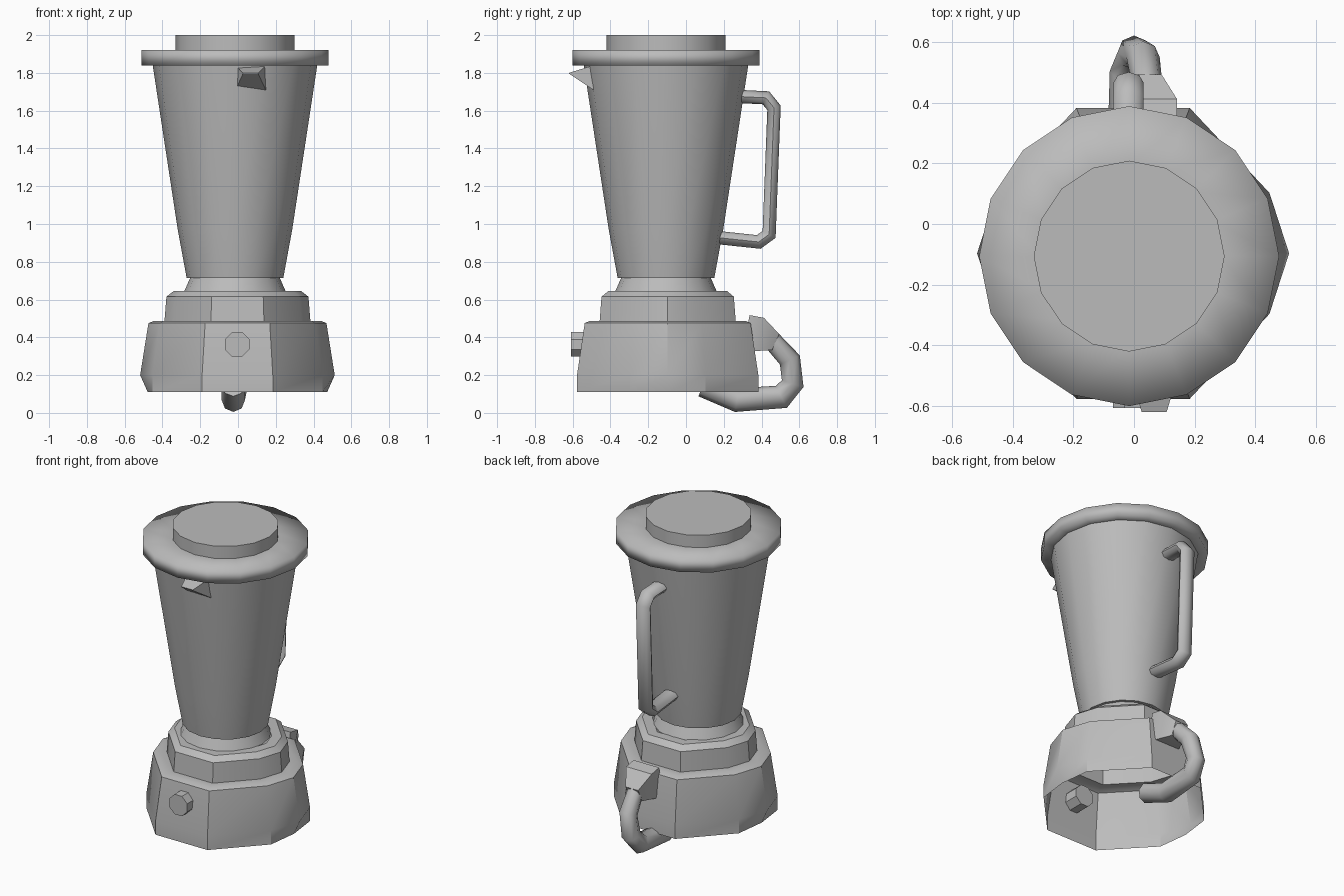
import bpy, bmesh, math
from mathutils import Vector

cube = bpy.data.objects.get("Cube")
if cube:
    bpy.data.objects.remove(cube)

grey = bpy.data.materials.new("plain grey")
grey.use_nodes = True
colour = (0.5, 0.5, 0.5, 1)
grey.diffuse_color = colour
grey.node_tree.nodes["Principled BSDF"].inputs["Base Color"].default_value = colour


def loft(name, rings, cap_start=False, cap_end=False, smooth=30):
    """Skin a list of equal-length rings into one object."""
    bm = bmesh.new()
    loops = [[bm.verts.new(p) for p in ring] for ring in rings]
    n = len(loops[0])
    for a, b in zip(loops, loops[1:]):
        for i in range(n):
            j = (i + 1) % n
            bm.faces.new((a[i], a[j], b[j], b[i]))
    if cap_start:
        bm.faces.new(loops[0][::-1])
    if cap_end:
        bm.faces.new(loops[-1])
    bmesh.ops.recalc_face_normals(bm, faces=bm.faces)
    mesh = bpy.data.meshes.new(name)
    bm.to_mesh(mesh)
    bm.free()
    mesh.materials.append(grey)
    obj = bpy.data.objects.new(name, mesh)
    bpy.context.collection.objects.link(obj)
    bpy.ops.object.select_all(action='DESELECT')
    obj.select_set(True)
    bpy.context.view_layer.objects.active = obj
    bpy.ops.object.shade_smooth_by_angle(angle=math.radians(smooth))
    return obj


def circle(r, z, sides=16, cx=-0.016, cy=-0.106):
    return [(cx + r * math.cos(math.tau * i / sides),
             cy + r * math.sin(math.tau * i / sides), z) for i in range(sides)]


def turned(name, profile, **kw):
    return loft(name, [circle(r, z) for r, z in profile], **kw)


def tube(name, path, radii, sides=8, flat=1.0, turn=0.0, smooth=50):
    """Sweep a mitred section along a path lying close to the YZ plane."""
    pts = [Vector(p) for p in path]
    side = Vector((1, 0, 0))
    rings = []
    for k, p in enumerate(pts):
        before = (p - pts[max(k - 1, 0)]).normalized()
        after = (pts[min(k + 1, len(pts) - 1)] - p).normalized()
        tangent = (before + after).normalized()
        miter = 1 / max(tangent.dot(after if after.length else before), 0.7)
        up = tangent.cross(side).normalized() * flat * miter
        rings.append([p + radii[k] * (side * math.cos(a) + up * math.sin(a))
                      for a in (turn + math.tau * i / sides for i in range(sides))])
    return loft(name, rings, True, True, smooth)


# Motor base: ten-sided outline, open underneath
quarter = [(0.515, 0), (0.45, 0.2), (0.187, 0.48)]
half = quarter + [(-x, y) for x, y in quarter[::-1]]
outline = half + [(x, -y) for x, y in half[::-1] if y > 0]


def base_ring(s, z, limit=1.0):
    return [(max(-limit, min(limit, x * s)) - 0.003, y * s - 0.097, z) for x, y in outline]


loft("motor_base", [base_ring(1, 0.11, 0.475), base_ring(1, 0.2),
                    base_ring(0.915, 0.475), base_ring(0.86, 0.487),
                    base_ring(0.75, 0.487)])
loft("base_shoulder", [base_ring(0.75, 0.487), base_ring(0.73, 0.615),
                       base_ring(0.655, 0.645), base_ring(0.53, 0.645)])
turned("neck", [(0.27, 0.64), (0.235, 0.72)])

# Jar and lid
turned("jar", [(0.256, 0.715), (0.303, 0.97), (0.437, 1.85)], cap_start=True, smooth=40)
turned("lid", [(0.42, 1.84), (0.495, 1.84), (0.495, 1.92), (0.3, 1.92)], smooth=120)
turned("lid_cap", [(0.315, 1.915), (0.315, 2.0)], cap_end=True)

# Pouring spout
tip = [(0.025, -0.62, 1.8), (0.108, -0.62, 1.8)]
loft("spout", [[(-0.013, -0.49, 1.84), (-0.013, -0.49, 1.71),
                (0.147, -0.49, 1.71), (0.147, -0.49, 1.84)],
               [tip[0], (0.026, -0.618, 1.795), (0.107, -0.618, 1.795), tip[1]]],
     cap_end=True)

# Control knob on the front
loft("control_knob", [[(-0.005 + 0.07 * math.cos(a), y, 0.363 + 0.07 * math.sin(a))
                       for a in (math.tau * (i + 0.5) / 8 for i in range(8))]
                      for y in (-0.46, -0.608)], True, True)

# Jar handle
handle_path = [(-0.018, y, z) for y, z in
               [(0.28, 1.675), (0.423, 1.668), (0.466, 1.615),
                (0.44, 0.945), (0.385, 0.905), (0.15, 0.93)]]
tube("handle", handle_path, [0.05] * 6, flat=0.7)

# Power cord with a square strain relief on the back wall
tube("cord_relief", [(0.05, 0.32, 0.427), (0.05, 0.385, 0.415), (0.045, 0.475, 0.375)],
     [0.13, 0.13, 0.065], sides=4, turn=math.pi / 4, smooth=30)
tube("power_cord", [(0.045, 0.45, 0.39), (0.03, 0.55, 0.28), (0.0, 0.565, 0.155),
                    (-0.02, 0.505, 0.085), (-0.025, 0.27, 0.068), (-0.025, 0.09, 0.145)],
     [0.05, 0.055, 0.055, 0.06, 0.062, 0.062])
